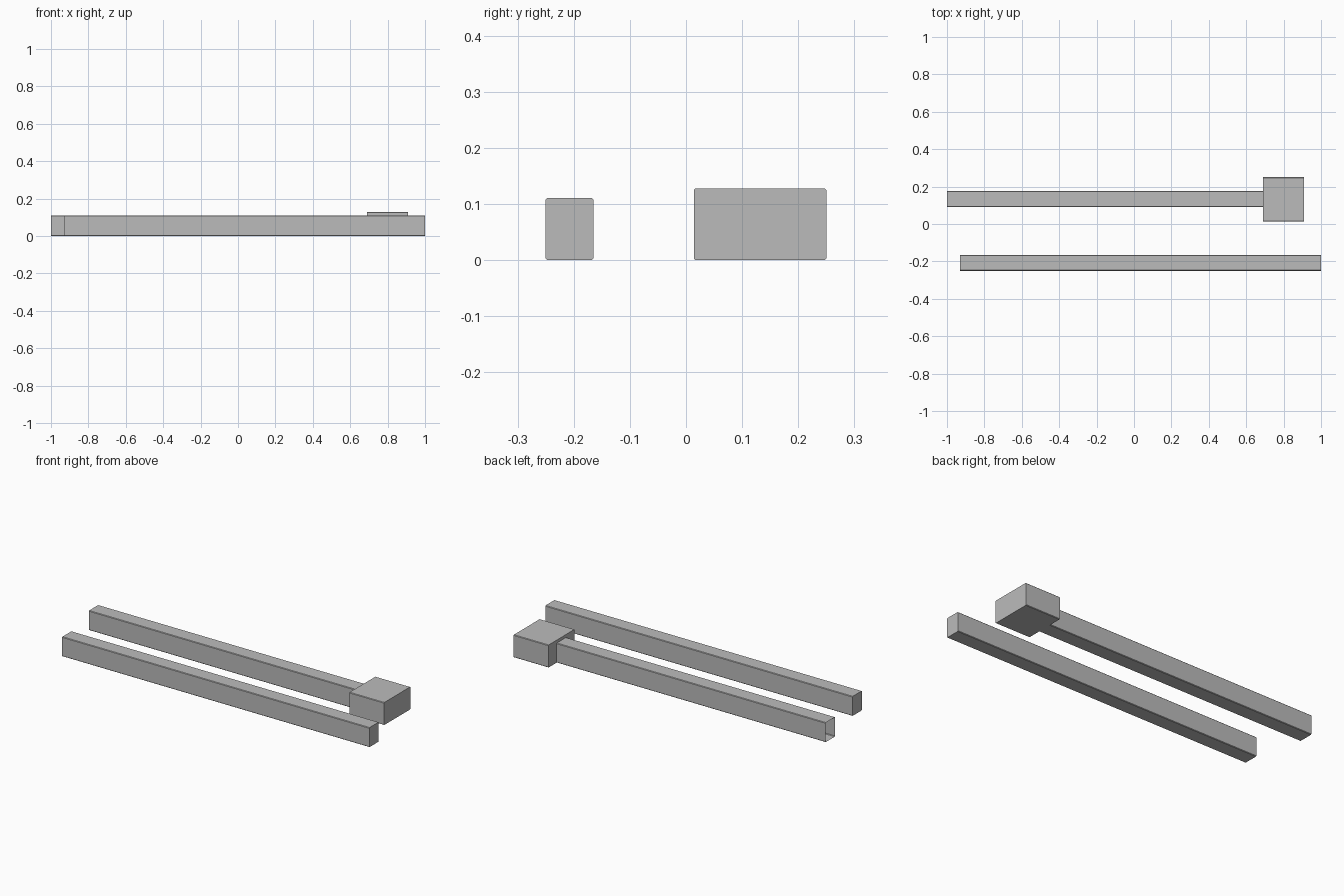
import bpy
import bmesh

cube = bpy.data.objects.get("Cube")
if cube:
    bpy.data.objects.remove(cube, do_unlink=True)

# Plain grey for every part
grey = bpy.data.materials.new("plain grey")
grey.use_nodes = True
colour = (0.5, 0.5, 0.5, 1)
grey.diffuse_color = colour
grey.node_tree.nodes["Principled BSDF"].inputs["Base Color"].default_value = colour


def beam(name, stations, y0, y1, top, cap_start=True, cap_end=True, c=0.003):
    """Sweep a rectangle with trimmed corners along x through the stations."""
    profile = [(y0 + c, 0), (y1 - c, 0), (y1, c), (y1, top - c),
               (y1 - c, top), (y0 + c, top), (y0, top - c), (y0, c)]
    bm = bmesh.new()
    rings = [[bm.verts.new((x, y, z)) for y, z in profile] for x in stations]
    for a, b in zip(rings, rings[1:]):
        for i in range(len(profile)):
            j = (i + 1) % len(profile)
            bm.faces.new((a[i], b[i], b[j], a[j]))
    if cap_start:
        bm.faces.new(rings[0])
    if cap_end:
        bm.faces.new(rings[-1])
    bmesh.ops.recalc_face_normals(bm, faces=bm.faces)
    mesh = bpy.data.meshes.new(name)
    bm.to_mesh(mesh)
    bm.free()
    mesh.materials.append(grey)
    obj = bpy.data.objects.new(name, mesh)
    bpy.context.collection.objects.link(obj)
    return obj


# Front beam, with a seam near its left end
beam("front_beam", (-0.93, 0.90, 1.0), -0.25, -0.165, 0.111)

# Back beam, a hollow tube open at its right end and butted to the end block
beam("back_beam", (-1.0, 0.69), 0.09, 0.176, 0.111, cap_start=False, cap_end=False)

# Wider block at the end of the back beam
beam("end_block", (0.69, 0.908), 0.014, 0.25, 0.128)
